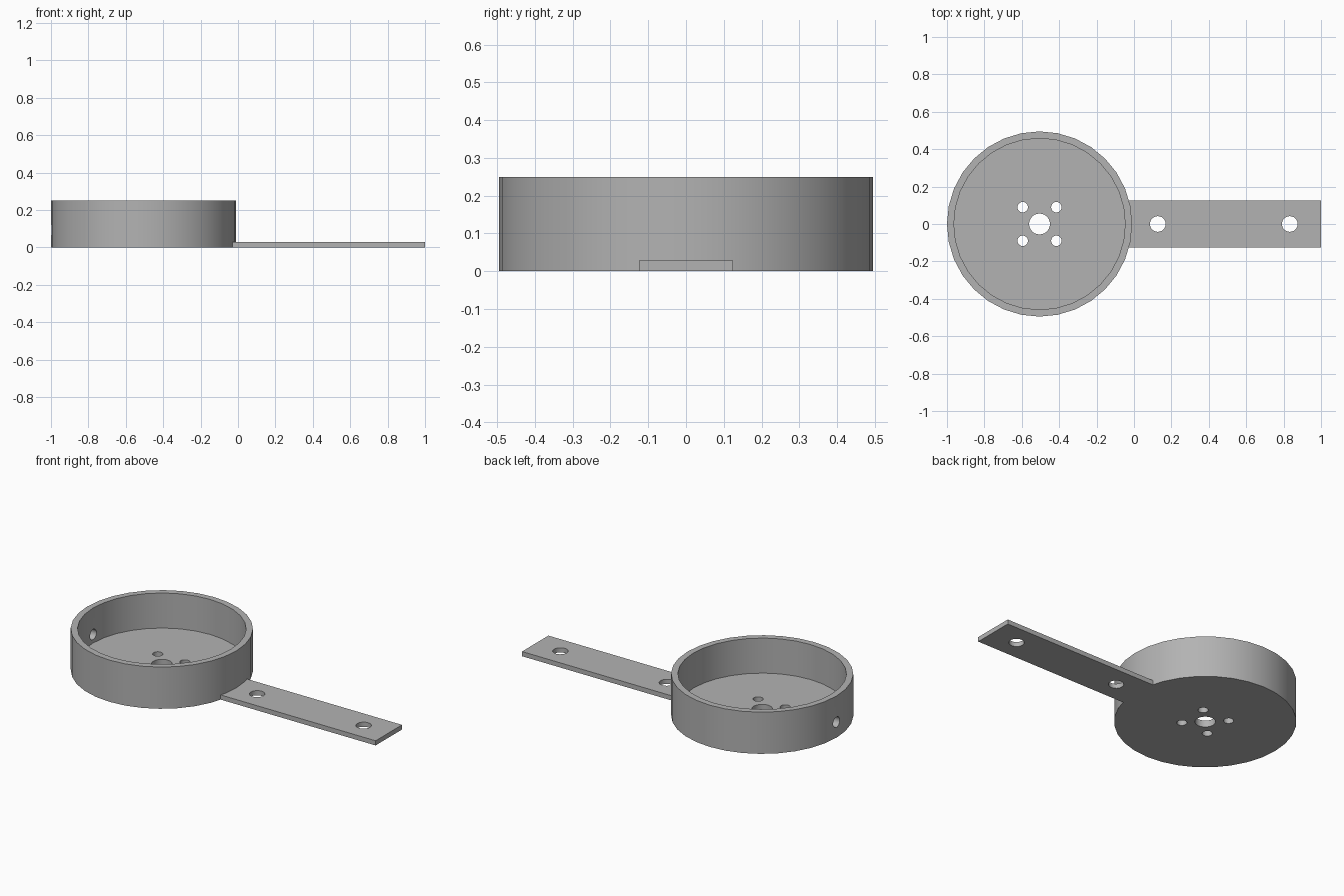
import bpy
import math

default = bpy.data.objects.get("Cube")
if default:
    bpy.data.objects.remove(default, do_unlink=True)

CUP_X, CUP_R, CUP_H = -0.505, 0.495, 0.25
INNER_R, FLOOR = 0.458, 0.04
TAB_T, TAB_W = 0.028, 0.25

grey = bpy.data.materials.new("plain grey")
grey.use_nodes = True
grey.diffuse_color = (0.45, 0.45, 0.45, 1)
grey.node_tree.nodes["Principled BSDF"].inputs["Base Color"].default_value = grey.diffuse_color


def cylinder(name, radius, depth, location, sides=32, rotation=(0, 0, 0)):
    bpy.ops.mesh.primitive_cylinder_add(vertices=sides, radius=radius, depth=depth,
                                        location=location, rotation=rotation)
    obj = bpy.context.object
    obj.name = name
    # put a vertex on the x axis
    obj.data.materials.append(grey)
    return obj


def cut(target, cutter):
    """Subtract the cutter from the target, then discard the cutter."""
    cutter.hide_render = True
    bpy.context.view_layer.objects.active = target
    mod = target.modifiers.new("cut", "BOOLEAN")
    mod.operation = "DIFFERENCE"
    mod.solver = "EXACT"
    mod.object = cutter
    bpy.ops.object.modifier_apply(modifier=mod.name)
    bpy.data.objects.remove(cutter, do_unlink=True)


def drill(target, x, y, radius):
    cut(target, cylinder("drill", radius, 0.4, (x, y, 0), 24))


def finish(obj):
    bpy.ops.object.select_all(action="DESELECT")
    obj.select_set(True)
    bpy.context.view_layer.objects.active = obj
    bpy.ops.object.shade_smooth_by_angle(angle=math.radians(30))


# Round cup, hollowed from above
cup = cylinder("round_cup", CUP_R, CUP_H, (CUP_X, 0, CUP_H / 2))
cut(cup, cylinder("hollow", INNER_R, CUP_H, (CUP_X, 0, FLOOR + CUP_H / 2)))

# Shaft hole and four screw holes in the floor
drill(cup, CUP_X, 0, 0.056)
for sx in (-1, 1):
    for sy in (-1, 1):
        drill(cup, CUP_X + sx * 0.09, sy * 0.09, 0.028)

# Cable hole through the wall opposite the arm
cut(cup, cylinder("drill", 0.031, 0.2, (CUP_X - CUP_R, 0, 0.092), 24,
                  (0, math.pi / 2, 0)))
finish(cup)

# Flat mounting arm with two screw holes
start = -0.04
bpy.ops.mesh.primitive_cube_add(size=1, location=((1 + start) / 2, 0, TAB_T / 2))
arm = bpy.context.object
arm.name = "mounting_arm"
arm.scale = (1 - start, TAB_W, TAB_T)
bpy.ops.object.transform_apply(location=False, rotation=False, scale=True)
arm.data.materials.append(grey)
for x in (0.127, 0.833):
    drill(arm, x, 0, 0.042)
finish(arm)
